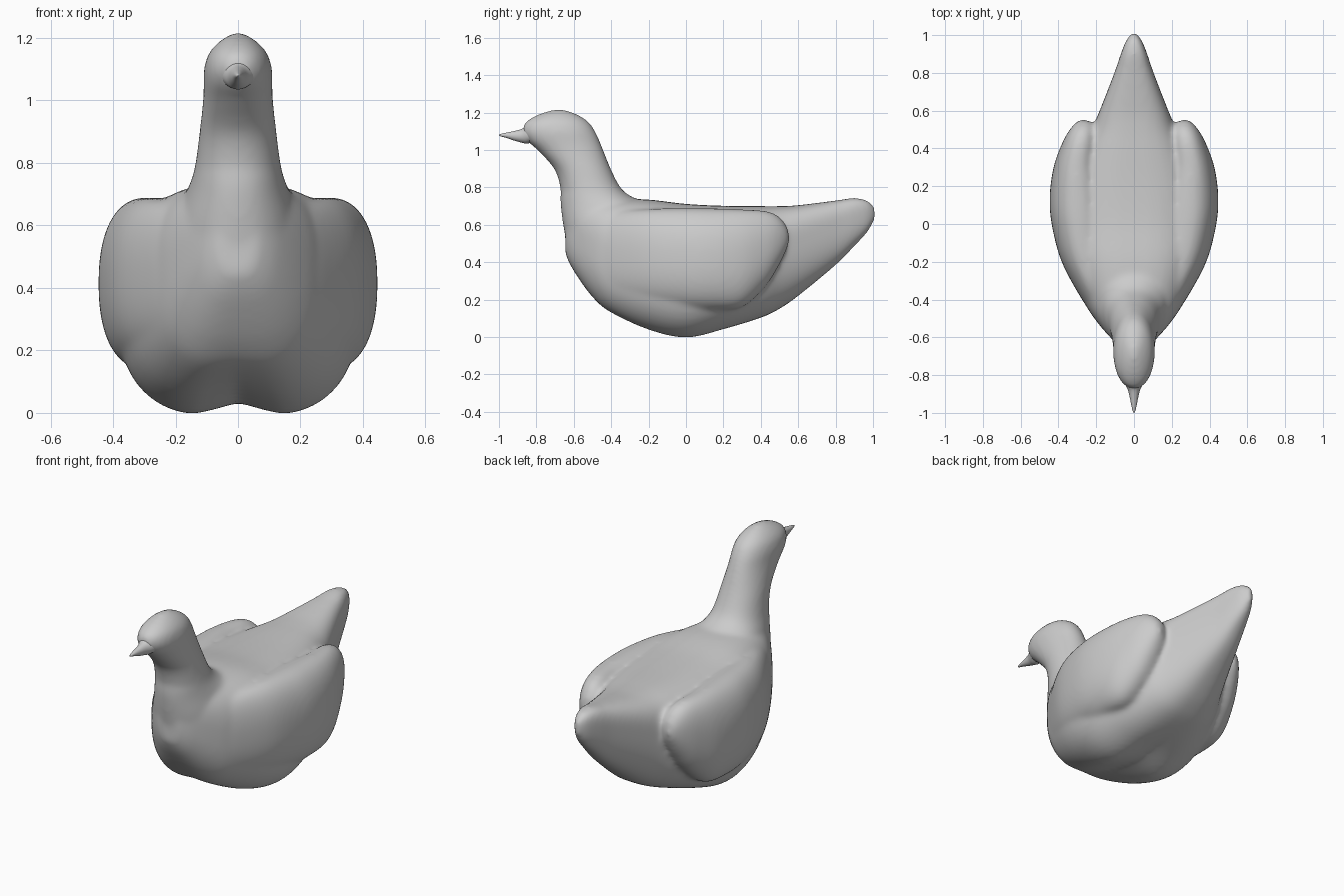
import bpy, bmesh, math

if "Cube" in bpy.data.objects:
    bpy.data.objects.remove(bpy.data.objects["Cube"])


def spline(rows, steps=5):
    """Catmull-Rom interpolation through rows of numbers."""
    out = []
    for i in range(len(rows) - 1):
        a, b = rows[max(i - 1, 0)], rows[i]
        c, d = rows[i + 1], rows[min(i + 2, len(rows) - 1)]
        for s in range(steps):
            t = s / steps
            out.append([0.5 * (2 * q + (r - p) * t + (2 * p - 5 * q + 4 * r - u) * t * t
                               + (3 * q - p - 3 * r + u) * t ** 3)
                        for p, q, r, u in zip(a, b, c, d)])
    return out + [list(rows[-1])]


def spow(v, e):
    return math.copysign(abs(v) ** e, v)


def loft(bm, rows, place, power=2.0, n=48):
    """Skin rounded sections; place(row, u, v) maps a unit section to space."""
    rings = []
    for r in spline(rows):
        ring = []
        for k in range(n):
            a = 2 * math.pi * k / n
            u, v = spow(math.cos(a), 2 / power), spow(math.sin(a), 2 / power)
            ring.append(bm.verts.new(place(r, u, v)))
        rings.append(ring)
    for a, b in zip(rings, rings[1:]):
        for k in range(n):
            bm.faces.new((a[k], a[(k + 1) % n], b[(k + 1) % n], b[k]))
    bm.faces.new(rings[0])
    bm.faces.new(rings[-1])


def finish(bm, name):
    bmesh.ops.recalc_face_normals(bm, faces=bm.faces)
    me = bpy.data.meshes.new(name)
    bm.to_mesh(me)
    bm.free()
    for p in me.polygons:
        p.use_smooth = True
    ob = bpy.data.objects.new(name, me)
    bpy.context.collection.objects.link(ob)
    return ob


def body_place(r, u, v):
    y, w, lo, hi, f = r
    zc = lo + f * (hi - lo)
    x = w * u
    z = zc + v * ((hi - zc) if v > 0 else (zc - lo))
    if v < 0:  # groove between the two belly lobes
        z += 0.06 * math.exp(-(x / 0.1) ** 2) * math.exp(-((y + 0.1) / 0.3) ** 2) * -v
    return x, y, z


bm = bmesh.new()

# body and tail: y, half width, bottom, top, height of widest line
loft(bm, [(-.645, .06, .44, .70, .5), (-.60, .125, .35, .73, .5), (-.50, .21, .205, .74, .5),
          (-.40, .27, .115, .74, .5), (-.20, .355, .02, .735, .5), (0, .385, -.02, .712, .5),
          (.20, .365, .03, .702, .5), (.40, .28, .10, .70, .55), (.50, .225, .15, .70, .6),
          (.60, .182, .22, .705, .65), (.80, .104, .385, .73, .65), (.90, .070, .485, .744, .62),
          (.97, .042, .56, .73, .6), (1.01, .012, .625, .695, .5)], body_place, 2.7)


# neck, head and breast: z, front y, back y, half width
def neck_place(r, u, v):
    z, f, b, w = r
    return w * u, (f + b) / 2 + v * (b - f) / 2, z


loft(bm, [(.16, -.37, -.15, .14), (.22, -.475, -.12, .17), (.30, -.55, -.1, .19),
          (.40, -.605, -.08, .205), (.50, -.637, -.08, .21), (.60, -.657, -.10, .20),
          (.70, -.67, -.18, .168), (.75, -.672, -.29, .148), (.80, -.672, -.35, .136),
          (.90, -.705, -.402, .123), (1.0, -.795, -.442, .112), (1.05, -.85, -.462, .110),
          (1.10, -.874, -.485, .109), (1.15, -.857, -.52, .094), (1.19, -.79, -.58, .058),
          (1.216, -.71, -.65, .015)], neck_place, 2.1)

# folded wings: y, outer x, thickness, bottom, top
wing = [(-.56, .14, .10, .32, .56), (-.50, .20, .16, .25, .63), (-.40, .275, .2, .205, .665),
        (-.20, .383, .26, .17, .685), (0, .436, .30, .145, .69), (.15, .446, .30, .14, .688),
        (.30, .426, .25, .16, .683), (.42, .384, .20, .265, .675), (.49, .347, .15, .37, .65),
        (.535, .310, .09, .46, .60), (.552, .285, .03, .51, .55)]
for side in (-1, 1):
    def wing_place(r, u, v):
        y, out, t, lo, hi = r
        return side * (out - t / 2 + u * t / 2), y, (lo + hi) / 2 + v * (hi - lo) / 2
    loft(bm, wing, wing_place, 2.3)

bird = finish(bm, "bird_body")

# blend the parts into one smooth skin
m = bird.modifiers.new("blend", 'REMESH')
m.mode = 'VOXEL'
m.voxel_size = 0.012
m.use_smooth_shade = True
s = bird.modifiers.new("soften", 'SMOOTH')
s.factor = 0.5
s.iterations = 18


# beak: y, half width, bottom, top
def beak_place(r, u, v):
    y, w, lo, hi = r
    return w * u, y, (lo + hi) / 2 + v * (hi - lo) / 2


bm = bmesh.new()
loft(bm, [(-.80, .075, 1.045, 1.14), (-.85, .047, 1.035, 1.128), (-.88, .032, 1.04, 1.112),
          (-.92, .022, 1.051, 1.101), (-.96, .014, 1.065, 1.093), (-.99, .007, 1.073, 1.086),
          (-1.0, .001, 1.078, 1.081)], beak_place, 2.0, 24)
finish(bm, "beak")
